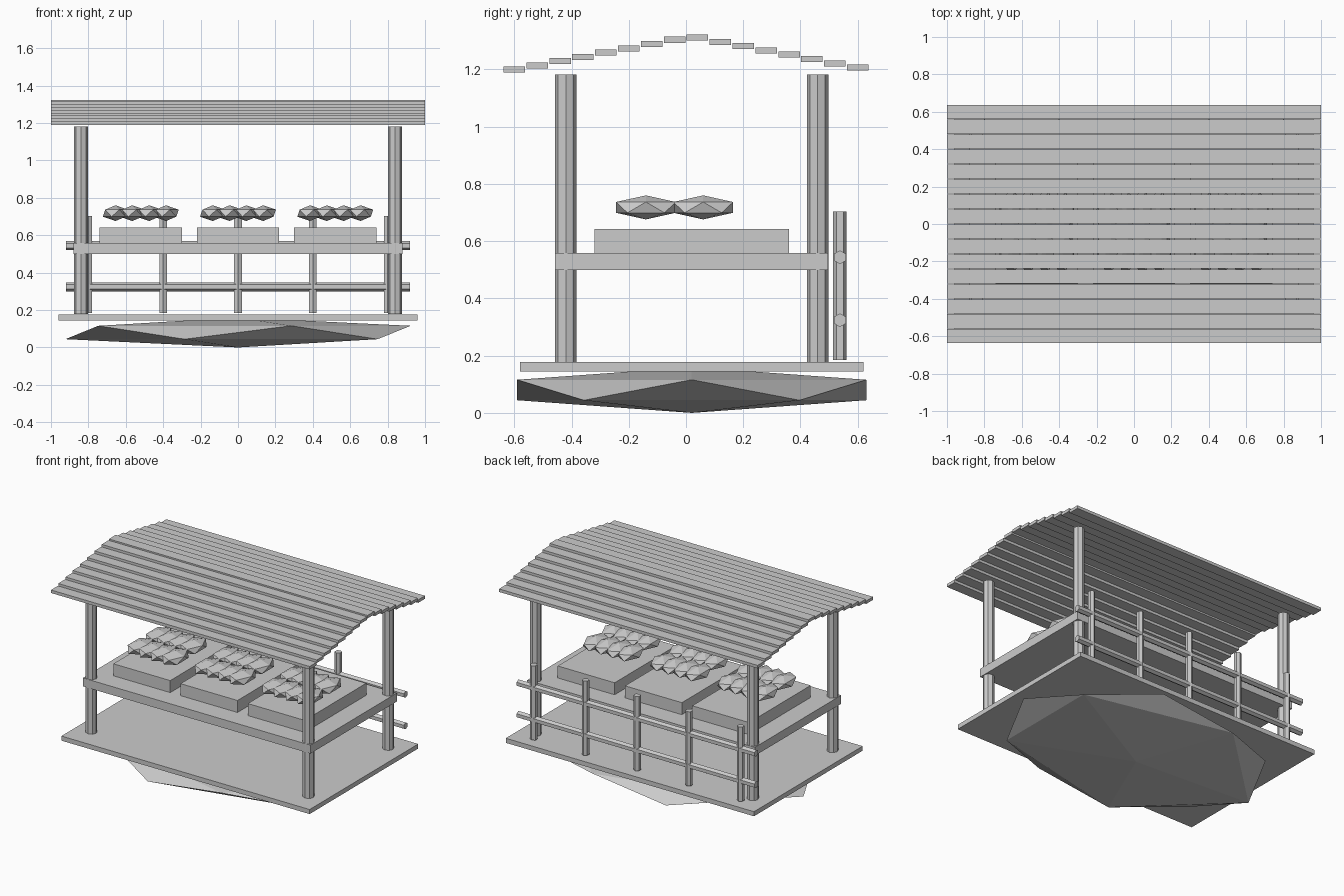
import bpy
from math import pi

if "Cube" in bpy.data.objects:
    bpy.data.objects.remove(bpy.data.objects["Cube"])

CY = 0.02  # centre line of the stall in y


def box(name, x0, x1, y0, y1, z0, z1):
    bpy.ops.mesh.primitive_cube_add(size=1, location=((x0 + x1) / 2, (y0 + y1) / 2, (z0 + z1) / 2))
    o = bpy.context.object
    o.name = name
    o.scale = (x1 - x0, y1 - y0, z1 - z0)
    return o


def pole(name, sides, r, length, loc, rot=(0, 0, 0)):
    bpy.ops.mesh.primitive_cylinder_add(vertices=sides, radius=r, depth=length, location=loc, rotation=rot)
    bpy.context.object.name = name


def lump(name, loc, scale):
    bpy.ops.mesh.primitive_ico_sphere_add(subdivisions=1, radius=1, location=loc)
    o = bpy.context.object
    o.name = name
    o.scale = scale


# rocky base and deck
lump("base_rock", (0, CY, 0.08), (1.032, 0.717, 0.08))
box("deck", -0.96, 0.96, CY - 0.6, CY + 0.6, 0.145, 0.177)

# corner posts
for sx in (-1, 1):
    for sy in (-1, 1):
        pole("corner_post", 8, 0.0375, 1.005, (sx * 0.84, CY + sy * 0.44, 0.68))

# counter, crates and produce
box("counter", -0.88, 0.88, CY - 0.477, CY + 0.477, 0.499, 0.558)
for cx in (-0.52, 0, 0.52):
    box("crate", cx - 0.22, cx + 0.22, CY - 0.34, CY + 0.34, 0.555, 0.642)
    for i in range(4):
        for fy in (-0.14, 0.06):
            lump("produce", (cx + (i - 1.5) * 0.09, fy, 0.718), (0.076, 0.123, 0.042))

# back fence
for i in range(5):
    pole("fence_post", 6, 0.0235, 0.52, ((i - 2) * 0.4, 0.538, 0.444))
for z in (0.324, 0.544):
    pole("fence_rail", 6, 0.0238, 1.84, (0, 0.538, z), (0, pi / 2, 0))
    bpy.context.object.rotation_euler = (pi / 2, 0, pi / 2)

# stepped plank roof
for i in range(16):
    y = -0.6 + 0.08 * i
    z = 1.315 - 0.187 * abs(y - CY)
    box("roof_plank", -1, 1, y - 0.0375, y + 0.0375, z - 0.0105, z + 0.0105)
